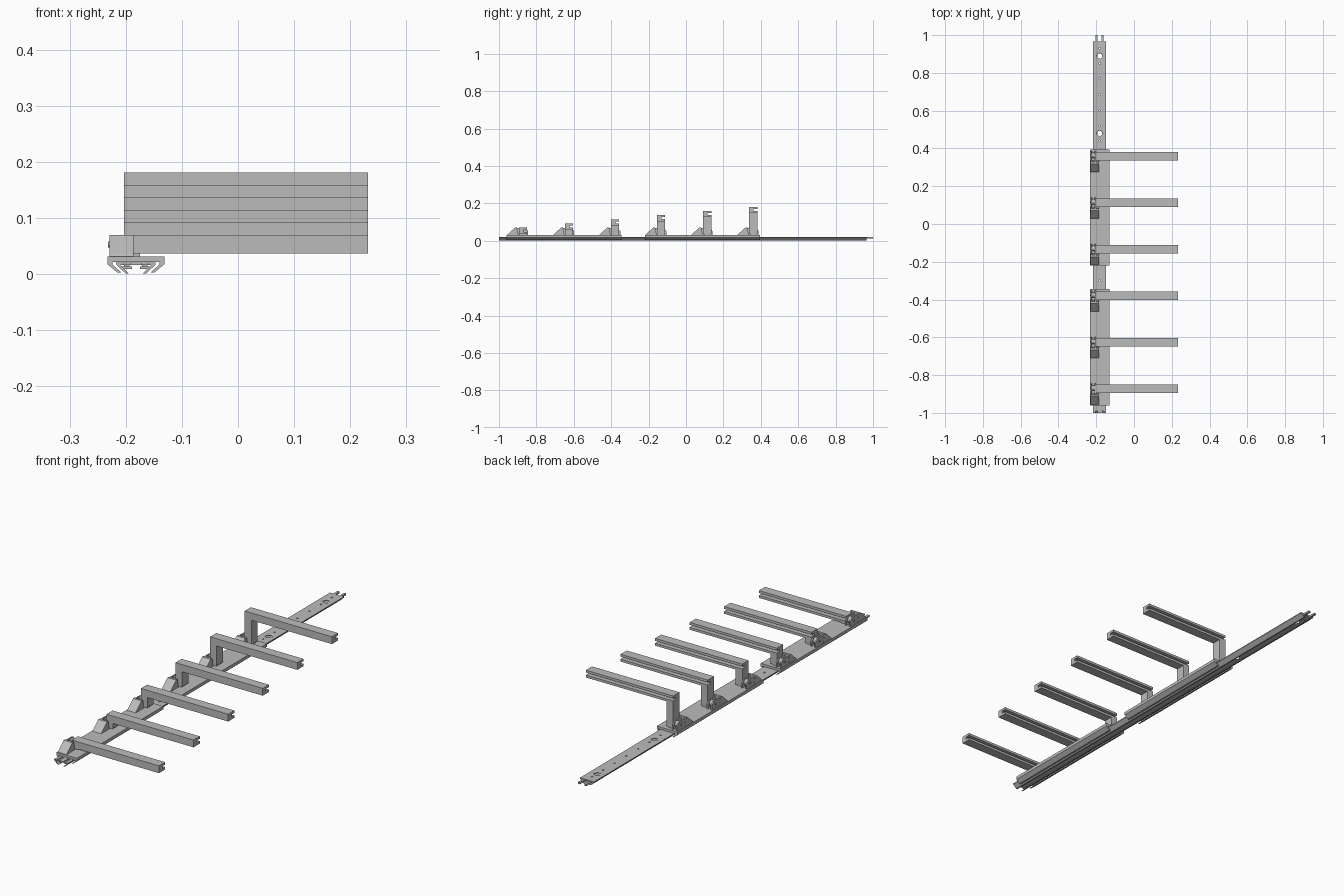
import bpy, bmesh
from math import pi
from mathutils import Matrix, Vector

cube = bpy.data.objects.get("Cube")
if cube:
    bpy.data.objects.remove(cube)

grey = bpy.data.materials.new("plain_grey")
grey.use_nodes = True
COLOUR = (0.5, 0.5, 0.5, 1)
grey.diffuse_color = COLOUR
grey.node_tree.nodes["Principled BSDF"].inputs["Base Color"].default_value = COLOUR

RAIL_X = -0.182


def finish(name, bm):
    bmesh.ops.recalc_face_normals(bm, faces=bm.faces)
    mesh = bpy.data.meshes.new(name)
    bm.to_mesh(mesh)
    bm.free()
    mesh.materials.append(grey)
    obj = bpy.data.objects.new(name, mesh)
    bpy.context.collection.objects.link(obj)
    return obj


def prism(name, points, axis, start, end):
    """Extrude a closed profile along x (points are y,z) or y (points are x,z)."""
    bm = bmesh.new()
    place = (lambda a, b: (start, a, b)) if axis == "x" else (lambda a, b: (a, start, b))
    face = bm.faces.new([bm.verts.new(place(a, b)) for a, b in points])
    shift = Vector((end - start, 0, 0)) if axis == "x" else Vector((0, end - start, 0))
    out = bmesh.ops.extrude_face_region(bm, geom=[face])
    moved = [v for v in out["geom"] if isinstance(v, bmesh.types.BMVert)]
    bmesh.ops.translate(bm, verts=moved, vec=shift)
    return finish(name, bm)


def box(name, x0, x1, y0, y1, z0, z1):
    return prism(name, [(x0, z0), (x1, z0), (x1, z1), (x0, z1)], "y", y0, y1)


def cylinder(name, centre, radius, length, axis="z", top=None):
    bm = bmesh.new()
    turn = Matrix.Rotation(pi / 2, 4, "Y") if axis == "x" else Matrix()
    bmesh.ops.create_cone(bm, cap_ends=True, segments=24, radius1=radius,
                          radius2=radius if top is None else top, depth=length,
                          matrix=Matrix.Translation(centre) @ turn)
    obj = finish(name, bm)
    for poly in obj.data.polygons:
        poly.use_smooth = len(poly.vertices) == 4
    for edge in obj.data.edges:
        a, b = (obj.data.vertices[i].co for i in edge.vertices)
        along = abs((b - a).x) if axis == "x" else abs((b - a).z)
        edge.use_edge_sharp if along > 0 else setattr(edge, "use_edge_sharp", True)
    return obj


def cut(target, cutter):
    mod = target.modifiers.new("cut", "BOOLEAN")
    mod.operation = "DIFFERENCE"
    mod.solver = "EXACT"
    mod.object = cutter
    cutter.hide_render = True
    cutter.hide_viewport = True
    cutter.display_type = "WIRE"


def mirrored(half):
    """Full profile about the rail centre from its right-hand half."""
    return [(RAIL_X + x, z) for x, z in half] + [(RAIL_X - x, z) for x, z in reversed(half)]


# Long dovetail channel rail
rail = prism("rail", mirrored([(0.035, 0.021), (0.035, 0.017), (0.018, 0.001),
                               (0.012, 0.001), (0.027, 0.016)]), "y", -1.0, 0.965)

# Countersunk mounting holes and small pin holes
for y in (0.48, 0.89):
    cut(rail, cylinder("mount_hole_cutter", (RAIL_X, y, 0.018), 0.014, 0.02))
    cut(rail, cylinder("countersink_cutter", (RAIL_X, y, 0.0205), 0.014, 0.005, top=0.022))
for y in (-0.3, 0.44, 0.52, 0.6, 0.685, 0.77, 0.85, 0.93):
    cut(rail, cylinder("pin_hole_cutter", (RAIL_X, y, 0.018), 0.004, 0.02))

# Joining slots at the front end and joining prongs at the back end
for side in (-1, 1):
    x = RAIL_X + side * 0.016
    cut(rail, box("slot_cutter", x - 0.006, x + 0.006, -1.02, -0.965, 0.012, 0.03))
    prong = box("joining_prong", x - 0.005, x + 0.005, 0.93, 1.0, 0.011, 0.019)
    box("front_guide", x - 0.009, x + 0.009, -0.99, -0.94, 0.009, 0.014)

# Sliding carriages wrapped around the rail
carriage_profile = mirrored([(0.051, 0.032), (0.051, 0.018), (0.033, 0.003),
                             (0.026, 0.003), (0.042, 0.0175), (0.042, 0.0215)])
for y in (-0.96, -0.22):
    prism("carriage", carriage_profile, "y", y, y + 0.615)

# Six arms of rising height, each with its post and clamp
for i in range(6):
    y = -0.872 + 0.2463 * i
    top = 0.07 + 0.0223 * i
    low = top - 0.033
    front, back = y - 0.022, y + 0.022

    # Beam with a groove along its back face
    groove = y + 0.002
    prism("arm_beam", [(front, low), (back, low), (back, low + 0.011),
                       (groove, low + 0.011), (groove, top - 0.011),
                       (back, top - 0.011), (back, top), (front, top)], "x", -0.203, 0.232)
    if i:
        box("arm_post", -0.203, -0.17, front, back, 0.037, low)
    box("arm_foot", -0.2, -0.175, front + 0.004, back - 0.004, 0.031, 0.038)

    # Sloping clamp block
    prism("clamp_block", [(y - 0.084, 0.031), (y - 0.08, 0.036), (y - 0.042, 0.07),
                          (y - 0.032, 0.07), (y - 0.024, 0.031)], "x", -0.229, -0.186)

    # Hinge barrel, its side plates and its pin
    cylinder("hinge_barrel", (-0.214, y + 0.004, 0.051), 0.014, 0.022, "x")
    cylinder("hinge_pin", (-0.218, y + 0.004, 0.053), 0.005, 0.028, "x")
    for x in (-0.228, -0.208):
        prism("hinge_plate", [(y - 0.035, 0.031), (y + 0.028, 0.031), (y + 0.028, 0.052),
                              (y + 0.016, 0.066), (y - 0.035, 0.068)], "x", x, x + 0.006)
